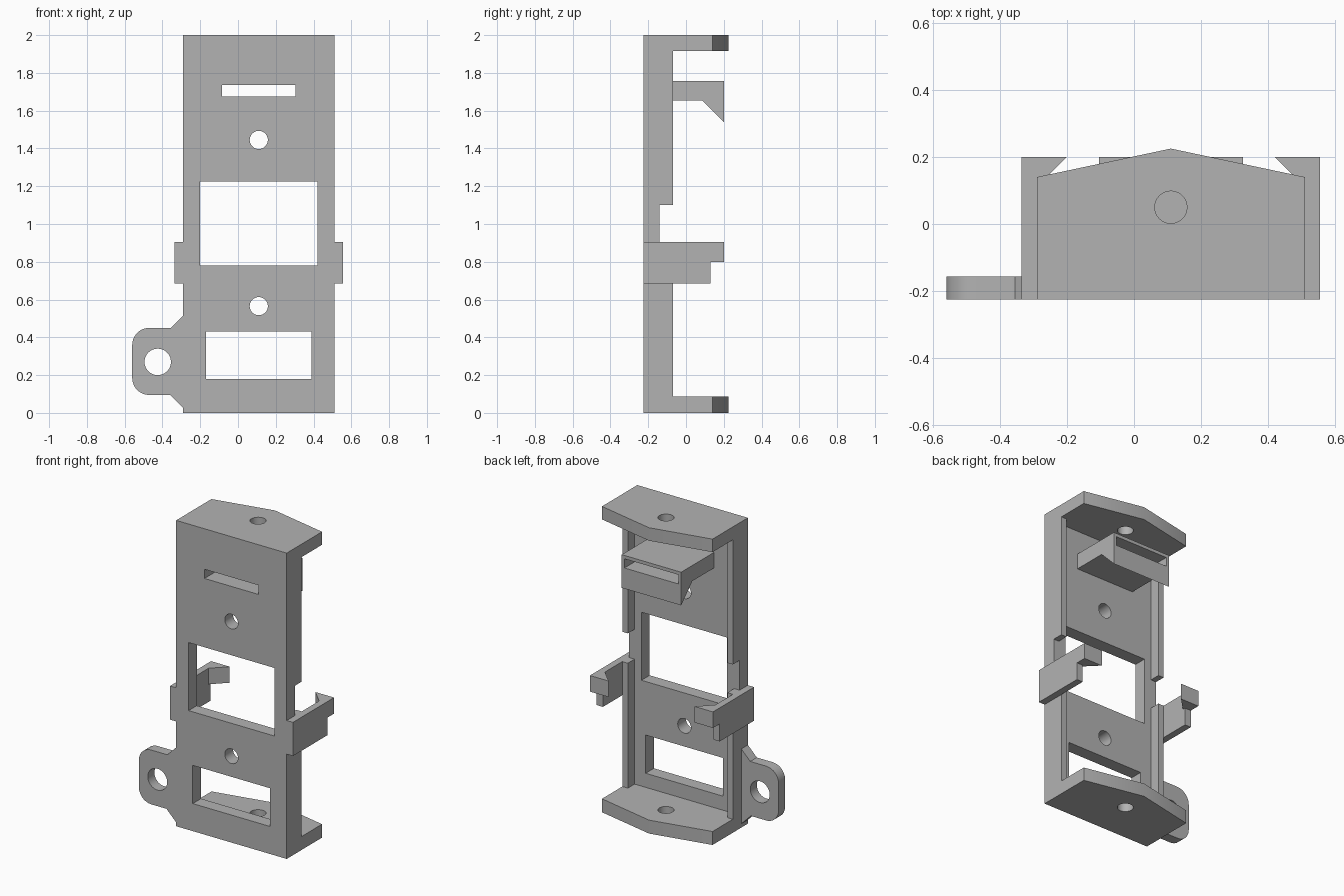
import bpy, bmesh, math
from mathutils import Vector

if "Cube" in bpy.data.objects:
    bpy.data.objects.remove(bpy.data.objects["Cube"])

grey = bpy.data.materials.new("plain grey")
grey.use_nodes = True
grey.diffuse_color = (0.45, 0.45, 0.45, 1)
grey.node_tree.nodes["Principled BSDF"].inputs["Base Color"].default_value = (0.45, 0.45, 0.45, 1)

MID = 0.11                      # x of the frame's centre line
LEFT, RIGHT = MID + 0.4, MID - 0.4
FRONT, BACK = -0.225, -0.14     # faces of the main plate


def prism(name, outline, axis, lo, hi):
    """Extrude a 2D outline along an axis; the outline uses the other two axes in order."""
    bm = bmesh.new()

    def ring(d):
        points = []
        for a, b in outline:
            co = [a, b]
            co.insert("xyz".index(axis), d)
            points.append(bm.verts.new(Vector(co)))
        return points

    low, high = ring(lo), ring(hi)
    bm.faces.new(low)
    bm.faces.new(high)
    n = len(outline)
    for i in range(n):
        j = (i + 1) % n
        bm.faces.new((low[i], low[j], high[j], high[i]))
    bmesh.ops.recalc_face_normals(bm, faces=bm.faces)
    mesh = bpy.data.meshes.new(name)
    bm.to_mesh(mesh)
    bm.free()
    mesh.materials.append(grey)
    ob = bpy.data.objects.new(name, mesh)
    bpy.context.collection.objects.link(ob)
    return ob


def rect(a0, a1, b0, b1):
    return [(a0, b0), (a1, b0), (a1, b1), (a0, b1)]


def arc(cx, cy, r, start, end, n):
    return [(cx + r * math.cos(math.radians(start + (end - start) * i / n)),
             cy + r * math.sin(math.radians(start + (end - start) * i / n))) for i in range(n + 1)]


def circle(cx, cy, r):
    return arc(cx, cy, r, 0, 360, 48)[:-1]


def cut(ob, outlines, axis):
    """Cut outlines right through a part, then smooth the round holes."""
    for outline in outlines:
        cutter = prism("cutter", outline, axis, -1, 3)
        cutter.hide_render = True
        mod = ob.modifiers.new("hole", "BOOLEAN")
        mod.operation = "DIFFERENCE"
        mod.solver = "EXACT"
        mod.object = cutter
        bpy.ops.object.select_all(action="DESELECT")
        bpy.context.view_layer.objects.active = ob
        ob.select_set(True)
        bpy.ops.object.modifier_apply(modifier=mod.name)
        bpy.data.objects.remove(cutter)
    bpy.ops.object.shade_smooth_by_angle(angle=math.radians(30))


# Main plate with its windows, screw holes and clip slot
slot = rect(MID - 0.195, MID + 0.195, 1.675, 1.735)
plate = prism("main_plate", rect(RIGHT, LEFT, 0, 2), "y", FRONT, BACK)
cut(plate, [rect(MID - 0.31, MID + 0.31, 0.78, 1.225),
            rect(MID - 0.28, MID + 0.28, 0.18, 0.43),
            circle(MID, 1.445, 0.048), circle(MID, 0.565, 0.048), slot], "y")

# Pointed end caps with a hole
cap = [(RIGHT, BACK), (LEFT, BACK), (LEFT, 0.14), (MID, 0.225), (RIGHT, 0.14)]
for name, z0, z1 in (("bottom_cap", 0, 0.088), ("top_cap", 1.915, 2)):
    cut(prism(name, cap, "z", z0, z1), [circle(MID, 0.05, 0.048)], "z")

# Side rails and hooked side clips, mirrored about the centre line
for side, s in (("left", 1), ("right", -1)):
    def across(d):
        return MID + s * d

    for part, z0, z1 in (("lower", 0.088, 0.905), ("upper", 1.1, 1.915)):
        prism(f"{side}_{part}_rail", rect(across(0.36), across(0.4), BACK, -0.07), "z", z0, z1)
    prism(f"{side}_clip_arm", rect(across(0.4), across(0.445), FRONT, 0.13), "z", 0.685, 0.8)
    hook = [(across(d), y) for d, y in
            ((0.4, FRONT), (0.445, FRONT), (0.445, 0.2), (0.31, 0.2), (0.4, 0.11))]
    prism(f"{side}_clip_hook", hook, "z", 0.8, 0.905)

# Hollow top clip with a sloping lip
lip = [(BACK, 1.655), (0.085, 1.655), (0.2, 1.54), (0.2, 1.757), (BACK, 1.757)]
cut(prism("top_clip", lip, "x", MID - 0.215, MID + 0.215), [slot], "y")

# Rounded mounting ear
ear = [(RIGHT, 0.025), (RIGHT, 0.515), (-0.355, 0.45)]
ear += arc(-0.47, 0.36, 0.09, 90, 180, 10) + arc(-0.47, 0.185, 0.09, 180, 270, 10)
ear += [(-0.36, 0.095)]
cut(prism("mounting_ear", ear, "y", FRONT, -0.157), [circle(-0.425, 0.27, 0.07)], "y")
